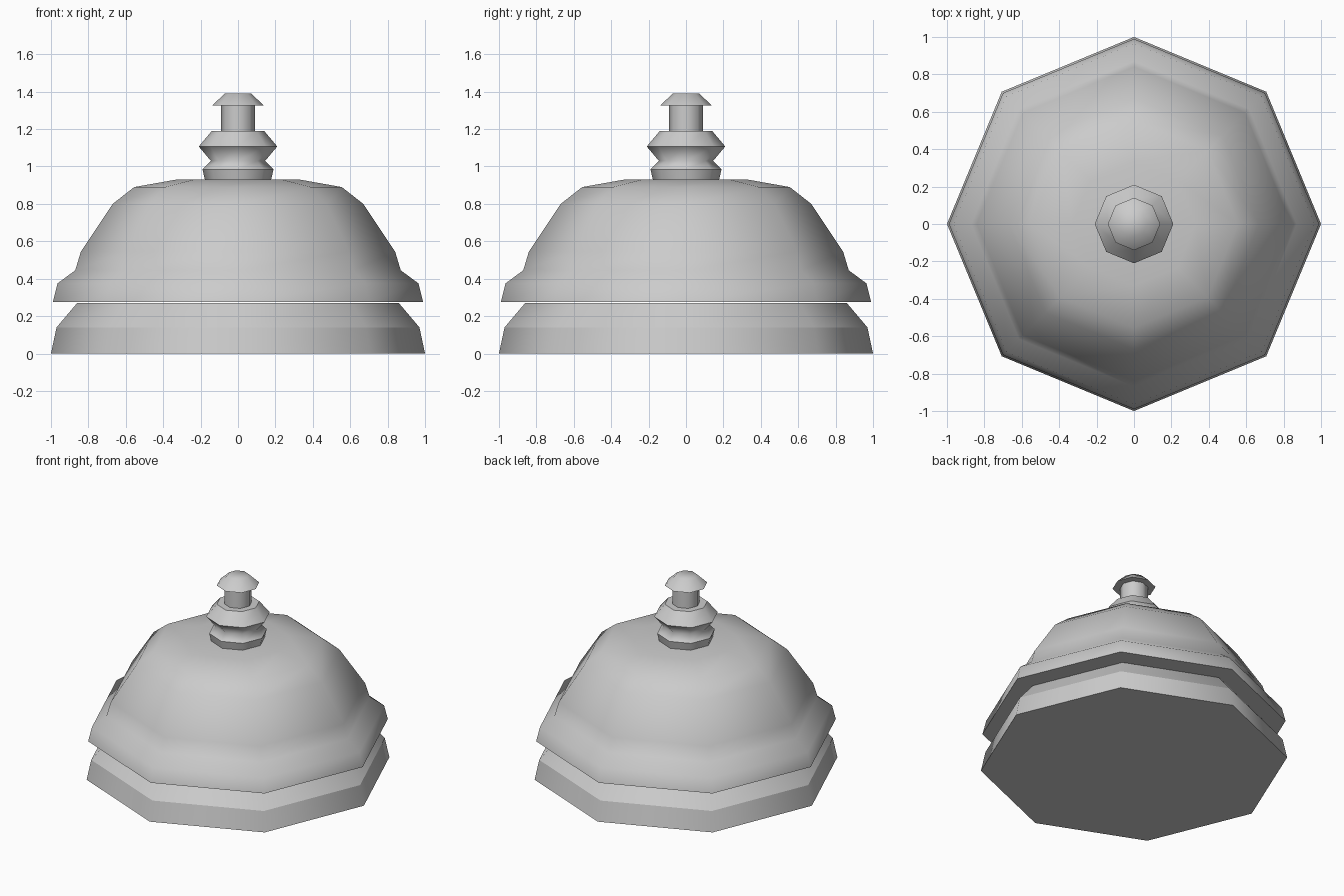
import bpy
import bmesh
from math import cos, sin, pi

cube = bpy.data.objects.get("Cube")
if cube:
    bpy.data.objects.remove(cube, do_unlink=True)

SIDES = 8

# Plain grey metal
grey = bpy.data.materials.new("grey_metal")
grey.use_nodes = True
colour = (0.6, 0.6, 0.6, 1)
grey.diffuse_color = colour
grey.node_tree.nodes["Principled BSDF"].inputs["Base Color"].default_value = colour


def lathe(name, profile, sharp=()):
    """Eight-sided smooth solid from (radius, height) pairs, bottom to top.
    Rings listed in sharp get hard edges."""
    bm = bmesh.new()
    rings = []
    for r, z in profile:
        rings.append([bm.verts.new((r * cos(2 * pi * i / SIDES),
                                    r * sin(2 * pi * i / SIDES), z))
                      for i in range(SIDES)])
    for low, high in zip(rings, rings[1:]):
        for i in range(SIDES):
            j = (i + 1) % SIDES
            bm.faces.new((low[i], low[j], high[j], high[i]))
    bm.faces.new(rings[0][::-1])
    bm.faces.new(rings[-1])
    for f in bm.faces:
        f.smooth = True
    for k in sharp:
        for i in range(SIDES):
            bm.edges.get((rings[k][i], rings[k][(i + 1) % SIDES])).smooth = False
    mesh = bpy.data.meshes.new(name)
    bm.to_mesh(mesh)
    bm.free()
    mesh.materials.append(grey)
    obj = bpy.data.objects.new(name, mesh)
    bpy.context.collection.objects.link(obj)
    return obj


# Foot of the bell
lathe("base", [(1, 0), (0.97, 0.14), (0.86, 0.27)], sharp=(0, 1, 2))

# Bell dome with flared rim
lathe("dome", [(0.99, 0.275), (0.965, 0.375), (0.87, 0.445), (0.84, 0.545),
               (0.67, 0.80), (0.555, 0.89), (0.33, 0.93)], sharp=(0,))

# Waisted collar under the plunger
lathe("collar", [(0.175, 0.92), (0.19, 0.985), (0.145, 1.03), (0.21, 1.107),
                 (0.14, 1.19)], sharp=(0, 1, 3, 4))

# Plunger stem and button
lathe("plunger_stem", [(0.09, 1.18), (0.09, 1.33)], sharp=(0, 1))
lathe("plunger_button", [(0.14, 1.325), (0.07, 1.39)], sharp=(0,))
